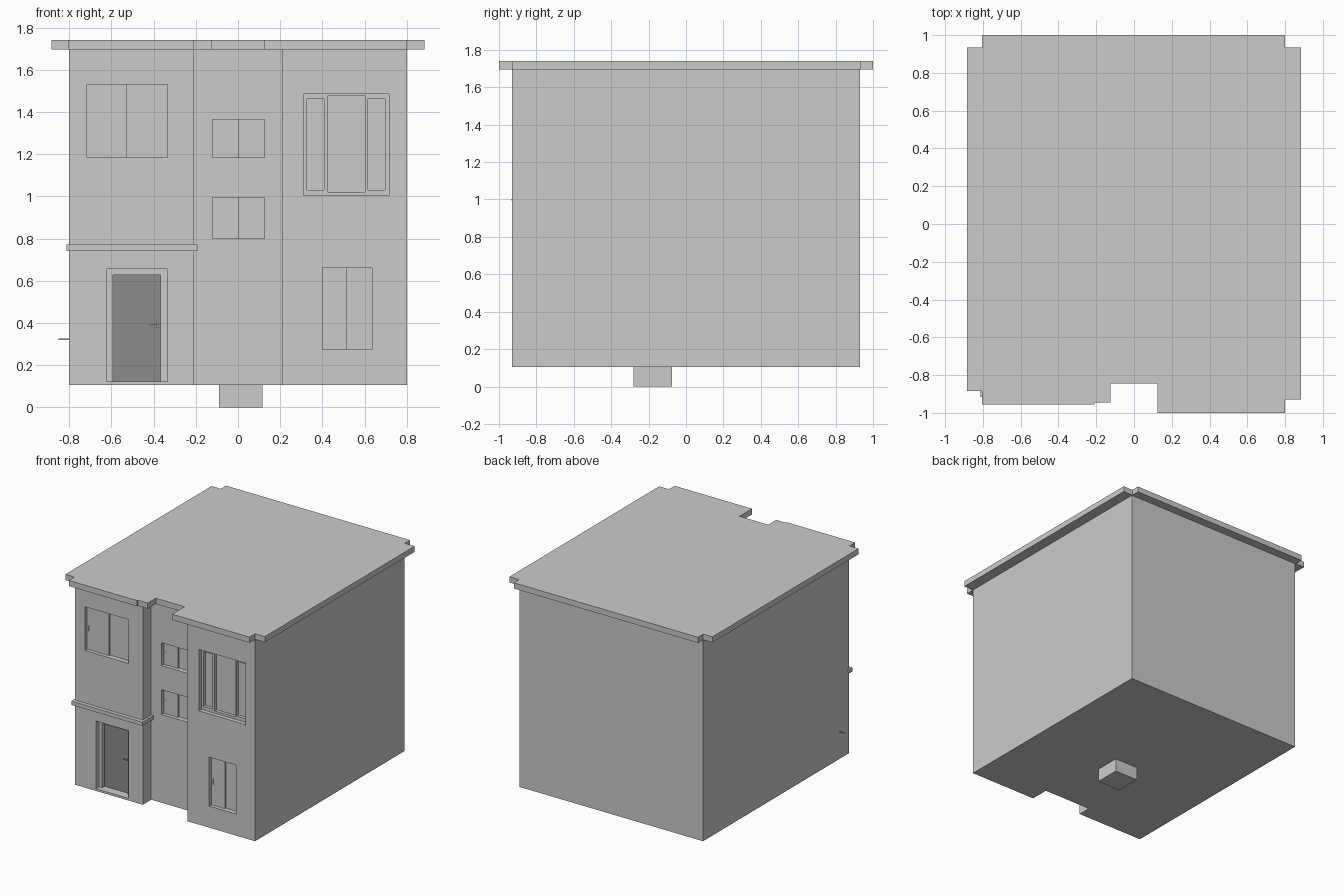
import bpy
import bmesh

if "Cube" in bpy.data.objects:
    bpy.data.objects.remove(bpy.data.objects["Cube"], do_unlink=True)


def make_material(name, value):
    mat = bpy.data.materials.new(name)
    mat.use_nodes = True
    color = (value, value, value, 1)
    mat.diffuse_color = color
    mat.node_tree.nodes["Principled BSDF"].inputs["Base Color"].default_value = color
    return mat


grey = make_material("light_grey", 0.6)
dark = make_material("dark_grey", 0.26)


def prism(name, outline, z0, z1, mat=grey):
    """Extrude a flat outline from z0 up to z1."""
    bm = bmesh.new()
    base = bm.faces.new([bm.verts.new((x, y, z0)) for x, y in outline])
    top = bmesh.ops.extrude_face_region(bm, geom=[base])
    verts = [v for v in top["geom"] if isinstance(v, bmesh.types.BMVert)]
    bmesh.ops.translate(bm, verts=verts, vec=(0, 0, z1 - z0))
    bmesh.ops.recalc_face_normals(bm, faces=bm.faces)
    mesh = bpy.data.meshes.new(name)
    bm.to_mesh(mesh)
    bm.free()
    mesh.materials.append(mat)
    obj = bpy.data.objects.new(name, mesh)
    bpy.context.collection.objects.link(obj)
    return obj


def box(name, x0, x1, y0, y1, z0, z1, mat=grey):
    return prism(name, [(x0, y0), (x1, y0), (x1, y1), (x0, y1)], z0, z1, mat)


# Front wall planes of the three bays
LEFT, MID, RIGHT = -0.885, -0.78, -0.93

# House body
body = prism("house_body", [
    (-0.8, LEFT), (-0.21, LEFT), (-0.21, MID), (0.21, MID),
    (0.21, RIGHT), (0.8, RIGHT), (0.8, 0.93), (-0.8, 0.93)], 0.105, 1.695)


def cut(x0, x1, z0, z1, wall, depth):
    """Sink a rectangular recess into the front wall."""
    cutter = box("cutter", x0, x1, wall - 0.05, wall + depth, z0, z1)
    cutter.hide_render = True
    mod = body.modifiers.new("recess", "BOOLEAN")
    mod.operation = "DIFFERENCE"
    mod.solver = "EXACT"
    mod.object = cutter
    graph = bpy.context.evaluated_depsgraph_get()
    mesh = bpy.data.meshes.new_from_object(body.evaluated_get(graph))
    body.modifiers.clear()
    body.data = mesh
    bpy.data.objects.remove(cutter, do_unlink=True)


# Sliding windows: a recess, one pane in front of the other, and two pulls
def sliding_window(name, x0, x1, z0, z1, wall, pull_z, pull_h):
    cut(x0, x1, z0, z1, wall, 0.04)
    back = wall + 0.04
    box(name + "_front_pane", x0, (x0 + x1) / 2, back - 0.012, back + 0.01, z0, z1)
    for side, x, y in (("right", x0 + 0.012, back - 0.012), ("left", x1 - 0.016, back)):
        box(name + "_" + side + "_pull", x, x + 0.004, y - 0.004, y + 0.005,
            pull_z, pull_z + pull_h)


sliding_window("bedroom_window", -0.715, -0.335, 1.185, 1.53, LEFT, 1.335, 0.035)
sliding_window("upper_stair_window", -0.12, 0.125, 1.185, 1.365, MID, 1.26, 0.025)
sliding_window("lower_stair_window", -0.12, 0.125, 0.80, 0.995, MID, 0.885, 0.025)
sliding_window("ground_window", 0.4, 0.635, 0.275, 0.66, RIGHT, 0.44, 0.045)

# Large three-part window with deeper panes and a sill
cut(0.31, 0.715, 0.995, 1.485, RIGHT, 0.03)
for px0, px1, pz0, pz1 in ((0.328, 0.408, 1.03, 1.462),
                           (0.424, 0.602, 1.02, 1.475),
                           (0.617, 0.697, 1.03, 1.462)):
    cut(px0, px1, pz0, pz1, RIGHT, 0.055)
box("large_window_sill", 0.31, 0.715, RIGHT - 0.003, RIGHT + 0.035, 0.995, 1.003)

# Doorway, door and handle
cut(-0.62, -0.335, 0.122, 0.655, LEFT, 0.04)
cut(-0.592, -0.367, 0.122, 0.627, LEFT, 0.075)
box("door", -0.592, -0.367, LEFT + 0.07, LEFT + 0.08, 0.122, 0.627, dark)
box("door_handle_plate", -0.388, -0.374, LEFT + 0.062, LEFT + 0.072, 0.378, 0.4)
box("door_handle_lever", -0.42, -0.378, LEFT + 0.05, LEFT + 0.056, 0.386, 0.392)
box("door_handle_stem", -0.384, -0.378, LEFT + 0.05, LEFT + 0.072, 0.386, 0.392)

# Ledge over the door, wrapping around the bay
prism("door_ledge", [
    (-0.812, LEFT - 0.03), (-0.192, LEFT - 0.03), (-0.192, MID),
    (-0.25, MID), (-0.25, LEFT + 0.01), (-0.812, LEFT + 0.01)], 0.742, 0.772)

# Roof slab with stepped eaves
prism("roof", [
    (-0.805, 1), (0.8, 1), (0.8, 0.935), (0.885, 0.935),
    (0.885, RIGHT), (0.8, RIGHT), (0.8, -1), (0.125, -1),
    (0.125, -0.845), (-0.125, -0.845), (-0.125, -0.945), (-0.21, -0.945),
    (-0.21, -0.955), (-0.805, -0.955), (-0.805, LEFT), (-0.885, LEFT),
    (-0.885, 0.935), (-0.805, 0.935)], 1.695, 1.74)

# Footing block and small side wall peg
box("footing_block", -0.09, 0.115, -0.28, -0.075, 0, 0.11)
box("side_peg", -0.85, -0.79, -0.77, -0.76, 0.319, 0.326)
